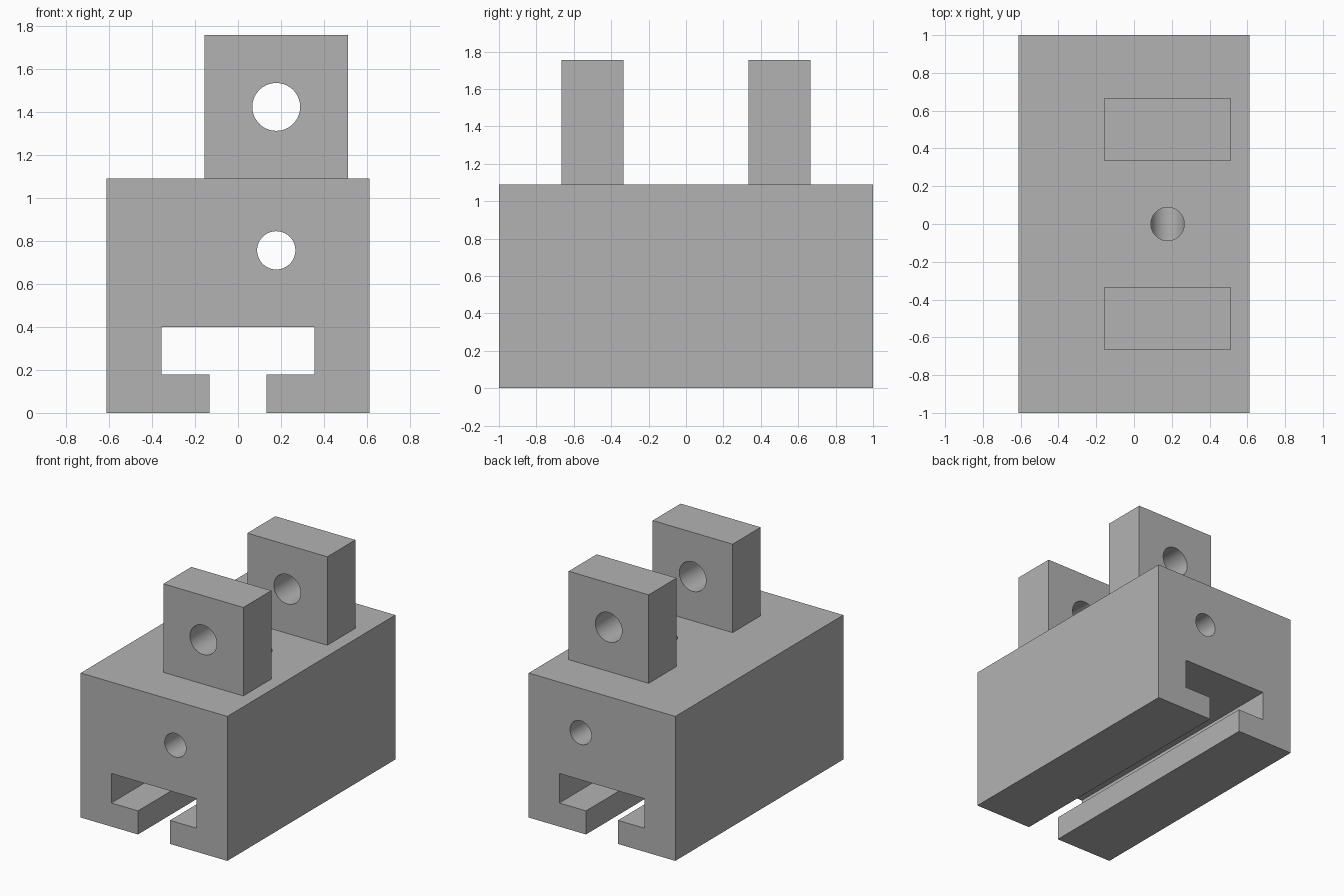
import bpy
import bmesh
import math
from mathutils import Matrix, Vector

old = bpy.data.objects.get("Cube")
if old:
    bpy.data.objects.remove(old, do_unlink=True)

# Material
grey = bpy.data.materials.new("plain grey")
grey.use_nodes = True
colour = (0.45, 0.45, 0.45, 1.0)
grey.diffuse_color = colour
grey.node_tree.nodes["Principled BSDF"].inputs["Base Color"].default_value = colour

# Shared dimensions
MM = 2 / 90
HALF_LENGTH = 45 * MM
HALF_WIDTH = 27.5 * MM
BODY_TOP = 49 * MM
LUG_TOP = 79 * MM
HOLE_X = 8 * MM


def finish(name, bm):
    bmesh.ops.recalc_face_normals(bm, faces=bm.faces)
    mesh = bpy.data.meshes.new(name)
    bm.to_mesh(mesh)
    bm.free()
    mesh.materials.append(grey)
    obj = bpy.data.objects.new(name, mesh)
    bpy.context.collection.objects.link(obj)
    return obj


def extrude_profile(name, points, y0, y1):
    bm = bmesh.new()
    face = bm.faces.new([bm.verts.new((x, y0, z)) for x, z in points])
    moved = bmesh.ops.extrude_face_region(bm, geom=[face])["geom"]
    verts = [v for v in moved if isinstance(v, bmesh.types.BMVert)]
    bmesh.ops.translate(bm, verts=verts, vec=(0, y1 - y0, 0))
    return finish(name, bm)


def cylinder(name, radius, start, end):
    start, end = Vector(start), Vector(end)
    axis = end - start
    turn = axis.to_track_quat("Z", "Y").to_matrix().to_4x4()
    bm = bmesh.new()
    bmesh.ops.create_cone(bm, cap_ends=True, segments=64, radius1=radius,
                          radius2=radius, depth=axis.length,
                          matrix=Matrix.Translation((start + end) / 2) @ turn)
    return finish(name, bm)


def combine(target, tool, operation):
    tool.hide_render = True
    mod = target.modifiers.new(operation.lower(), "BOOLEAN")
    mod.operation = operation
    mod.solver = "EXACT"
    mod.object = tool
    bpy.context.view_layer.objects.active = target
    bpy.ops.object.modifier_apply(modifier=mod.name)
    bpy.data.objects.remove(tool, do_unlink=True)


# Body with a T-shaped slot along its underside
right_half = [(6 * MM, 0), (HALF_WIDTH, 0), (HALF_WIDTH, BODY_TOP)]
slot_half = [(16 * MM, 18 * MM), (16 * MM, 8 * MM), (6 * MM, 8 * MM)]
left_side = [(-x, z) for x, z in reversed(right_half)]
left_slot = [(-x, z) for x, z in reversed(slot_half)]
body = extrude_profile("slotted_body", right_half + left_side + left_slot + slot_half,
                       -HALF_LENGTH, HALF_LENGTH)

# Two upright lugs rooted in the body
left, right, root = HOLE_X - 15 * MM, HOLE_X + 15 * MM, BODY_TOP - 3 * MM
for side in (-1, 1):
    lug = extrude_profile("lug", [(left, root), (right, root), (right, LUG_TOP), (left, LUG_TOP)],
                          side * 15 * MM, side * 30 * MM)
    combine(body, lug, "UNION")

# Lengthwise holes through the lugs and the body
for name, radius, z in (("lug_hole", 5 * MM, 64 * MM), ("body_bore", 4 * MM, 34 * MM)):
    combine(body, cylinder(name, radius, (HOLE_X, -1.1, z), (HOLE_X, 1.1, z)), "DIFFERENCE")

# Vertical hole from the top down into the bore
combine(body, cylinder("top_hole", 3.97 * MM, (HOLE_X, 0, 34 * MM),
                       (HOLE_X, 0, BODY_TOP + 0.1)), "DIFFERENCE")

# Smooth hole walls with sharp rims
bpy.ops.object.select_all(action="DESELECT")
body.select_set(True)
bpy.context.view_layer.objects.active = body
bpy.ops.object.shade_smooth_by_angle(angle=math.radians(30))
